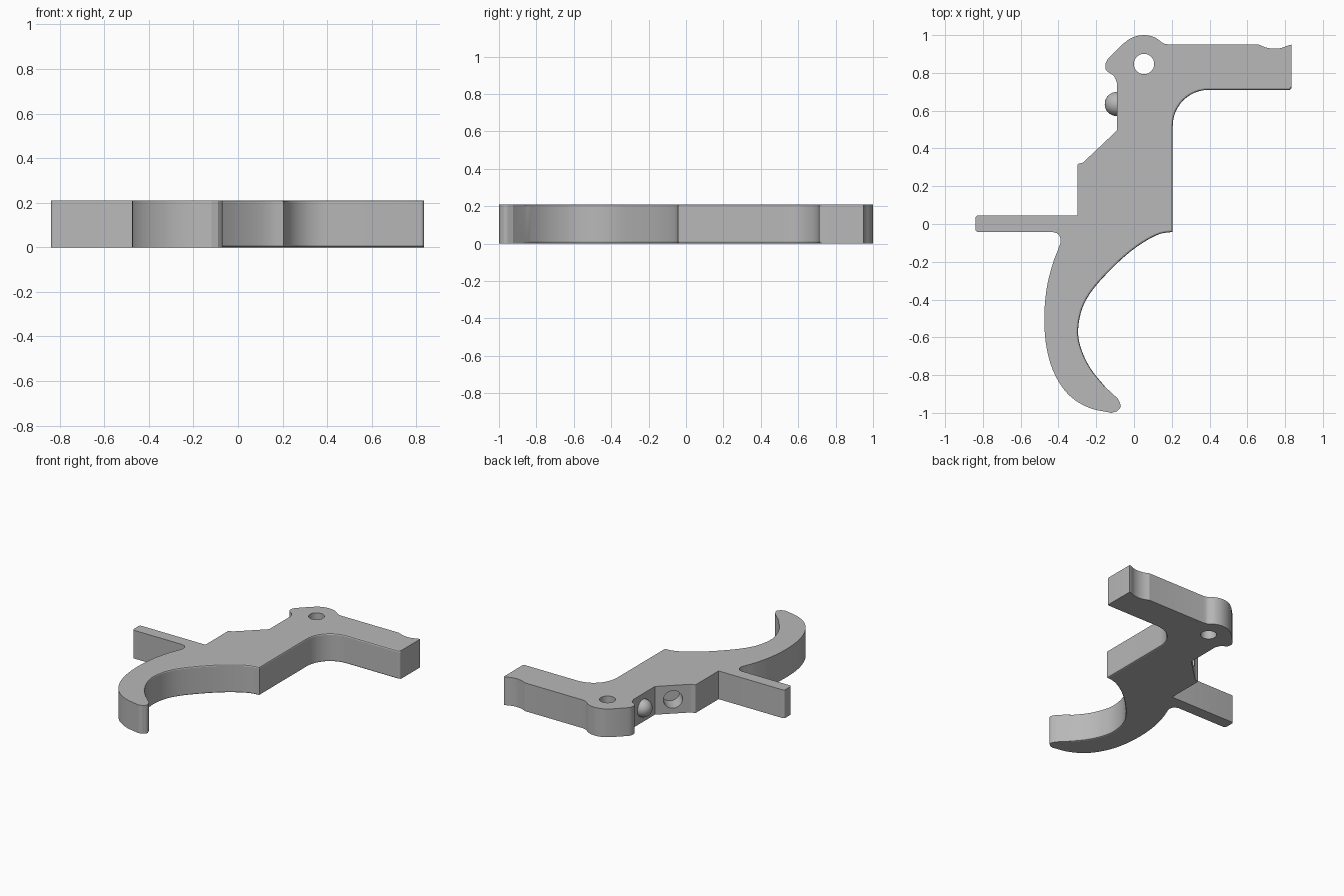
import bpy, bmesh, math
from mathutils import Vector

THICK = 0.21
FILLET = 0.01

cube = bpy.data.objects.get("Cube")
if cube:
    bpy.data.objects.remove(cube)

steel = bpy.data.materials.new("grey_steel")
steel.use_nodes = True
GREY = (0.48, 0.48, 0.48, 1)
steel.diffuse_color = GREY
steel.node_tree.nodes["Principled BSDF"].inputs["Base Color"].default_value = GREY


def spline(points, steps=5):
    """Smooth curve through the points."""
    p = [Vector(q) for q in points]
    p = [2 * p[0] - p[1]] + p + [2 * p[-1] - p[-2]]
    out = []
    for a, b, c, d in zip(p, p[1:], p[2:], p[3:]):
        for i in range(steps):
            t = i / steps
            out.append(0.5 * (2 * b + (c - a) * t + (2 * a - 5 * b + 4 * c - d) * t * t
                              + (3 * b - a - 3 * c + d) * t ** 3))
    return out + [p[-2]]


def arc(cx, cy, r, start, end, steps=8):
    angles = [math.radians(start + (end - start) * i / steps) for i in range(steps + 1)]
    return [Vector((cx + r * math.cos(a), cy + r * math.sin(a))) for a in angles]


def circle(bm, centre, u, v, radius, start, count=40):
    """Ring of vertices in the plane of u and v."""
    angles = [math.radians(start) + math.tau * k / count for k in range(count)]
    return [bm.verts.new(centre + radius * (u * math.cos(a) + v * math.sin(a))) for a in angles]


def pierced_face(bm, rim, a, b, hole, flip=False):
    """Flat face with a round hole, made of two halves that meet at rim corners a and b."""
    half = len(hole) // 2
    loop = hole + hole[:1]
    for face in (rim[a:b + 1] + loop[half::-1], rim[b:] + rim[:a + 1] + loop[:half - 1:-1]):
        bm.faces.new(face[::-1] if flip else face)


def hole_wall(bm, mouth, deep):
    for k in range(len(mouth)):
        bm.faces.new((mouth[k - 1], mouth[k], deep[k], deep[k - 1]))


# Outer edge of the finger hook, with the fillet under the tail
hook_back = spline([(-.43, -.042), (-.4, -.055), (-.388, -.09), (-.4, -.13), (-.43, -.21),
                    (-.462, -.34), (-.475, -.5), (-.462, -.66), (-.42, -.795), (-.345, -.905),
                    (-.24, -.972), (-.12, -1)], 6)
hook_tip = spline([(-.09, -.992), (-.07, -.965), (-.085, -.925)], 6)
# Edges that carry the small fillet: hook face, inside bend and arm underside
hook_front = spline([(-.15, -.865), (-.23, -.765), (-.28, -.66), (-.296, -.565), (-.275, -.45),
                     (-.22, -.35), (-.12, -.238), (-.02, -.147), (.07, -.085), (.14, -.052),
                     (.205, -.042)])
inside_bend = arc(.395, .52, .19, 180, 90, 12)
arm_corner = arc(.82, .725, .015, -90, 0, 5)
# Top of the arm with its shallow notch, then the rounded pivot head
notch = spline([(.835, .95), (.815, .945), (.78, .932), (.74, .928), (.7, .934), (.66, .95)], 4)
head = spline([(.19, .95), (.155, .957), (.11, .988), (.052, 1), (-.01, .987), (-.06, .952)])
lip = spline([(-.14, .872), (-.15, .85), (-.15, .82), (-.135, .803), (-.105, .782),
              (-.09, .745)], 4)
shoulder = [Vector((-.09, .495)), Vector((-.27, .325))]
ledge = arc(-.29, .31, .01, 90, 180, 5)
tail = ([Vector((-.3, .045))] + arc(-.825, .03, .015, 90, 180, 5)
        + arc(-.825, -.027, .015, 180, 270, 5))

before = hook_back + hook_tip
filleted = hook_front + inside_bend + arm_corner
upper = before + filleted + notch + head + lip
outline = upper + shoulder + ledge + tail
count = len(outline)


def inset(i, amount):
    """Move a filleted outline point inwards."""
    p = outline[i]
    if not len(before) < i < len(before) + len(filleted) - 1:
        return p
    d1 = (p - outline[i - 1]).normalized()
    d2 = (outline[i + 1] - p).normalized()
    n = Vector((-d1.y - d2.y, d1.x + d2.x)).normalized()
    return p + n * amount / max(0.5, n.dot(Vector((-d1.y, d1.x))))


# Stacked outlines, rounded in at the bottom and top of the filleted edges
bm = bmesh.new()
mid = FILLET * (1 - math.sqrt(0.5))
levels = [(FILLET, 0), (mid, mid), (0, FILLET)]
levels += [(amount, THICK - z) for amount, z in reversed(levels)]
rings = [[bm.verts.new((*inset(i, amount), z)) for i in range(count)] for amount, z in levels]
slope = len(upper)
for i in range(count):
    j = (i + 1) % count
    if i != slope:
        for lo, hi in zip(rings, rings[1:]):
            bm.faces.new((lo[i], lo[j], hi[j], hi[i]))

# Pivot hole right through the head
X, Y, Z = Vector((1, 0, 0)), Vector((0, 1, 0)), Vector((0, 0, 1))
pivot = Vector((.053, .847, 0))
hole_low = circle(bm, pivot, X, Y, .054, 180)
hole_high = circle(bm, pivot + Z * THICK, X, Y, .054, 180)
a = len(before + filleted + notch)
b = len(upper) - len(lip) + 4
for ring, hole, flip in ((rings[0], hole_low, True), (rings[-1], hole_high, False)):
    pierced_face(bm, ring[a:] + ring[:a], 0, b - a, hole[20:] + hole[:20], flip)
hole_wall(bm, hole_high, hole_low)

# Blind hole drilled square to the sloped shoulder
along = (shoulder[1] - shoulder[0]).normalized().to_3d()
inward = Z.cross(along)
centre = ((shoulder[0] + shoulder[1]) / 2).to_3d() + Z * THICK / 2
mouth = circle(bm, centre, along, Z, .065, 220)
deep = circle(bm, centre + inward * .12, along, Z, .065, 220)
i, j = slope, slope + 1
rim = [rings[0][i]] + [r[j] for r in rings] + [r[i] for r in rings[:0:-1]]
pierced_face(bm, rim, 0, len(rings), mouth)
hole_wall(bm, mouth, deep)
bm.faces.new(deep)

mesh = bpy.data.meshes.new("trigger_body")
bm.to_mesh(mesh)
bm.free()
mesh.materials.append(steel)
body = bpy.data.objects.new("trigger_body", mesh)
bpy.context.collection.objects.link(body)
bpy.ops.object.select_all(action="DESELECT")
body.select_set(True)
bpy.context.view_layer.objects.active = body
bpy.ops.object.shade_smooth_by_angle(angle=math.radians(21))

# Detent ball half sunk into the flat below the head
bpy.ops.mesh.primitive_uv_sphere_add(segments=32, ring_count=16, radius=0.064,
                                     location=(-.091, .635, THICK / 2))
ball = bpy.context.object
ball.name = "detent_ball"
ball.data.materials.append(steel)
bpy.ops.object.shade_smooth()
